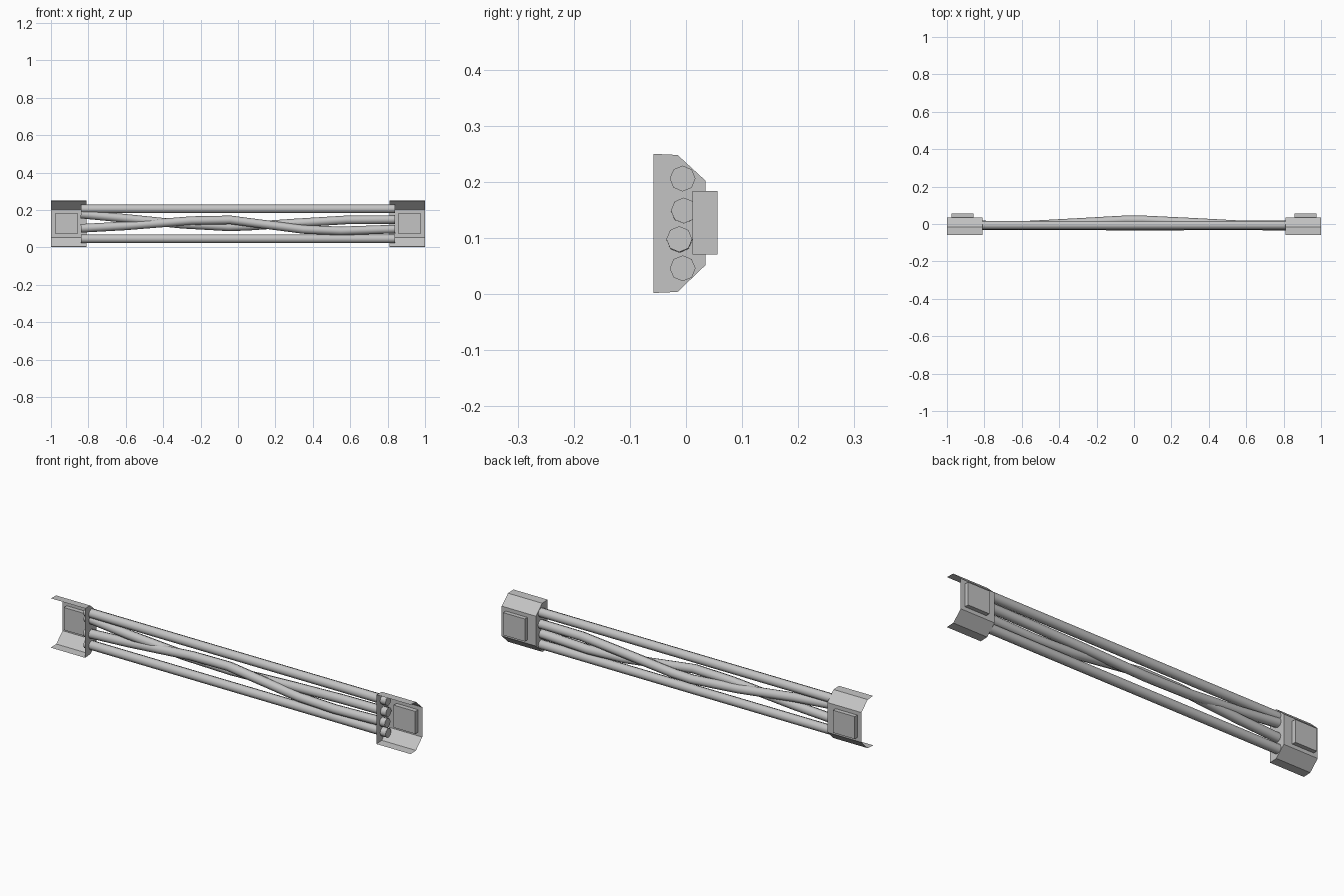
import bpy, bmesh
from mathutils import Vector

cube = bpy.data.objects.get("Cube")
if cube:
    bpy.data.objects.remove(cube, do_unlink=True)

grey = bpy.data.materials.new("plain grey")
grey.use_nodes = True
GREY = (0.55, 0.55, 0.55, 1)
grey.diffuse_color = GREY
grey.node_tree.nodes["Principled BSDF"].inputs["Base Color"].default_value = GREY


def finish(name, bm):
    mesh = bpy.data.meshes.new(name)
    bm.to_mesh(mesh)
    bm.free()
    mesh.materials.append(grey)
    obj = bpy.data.objects.new(name, mesh)
    bpy.context.collection.objects.link(obj)
    return obj


# Open end shell: bent sheet with a wall on its inner end
SECTION = [(-0.058, 0.25), (-0.015, 0.248), (0.035, 0.202),
           (0.035, 0.052), (-0.015, 0.004), (-0.058, 0.002)]


def end_shell(name, side):
    bm = bmesh.new()
    inner, outer = [[bm.verts.new((side * x, y, z)) for y, z in SECTION]
                    for x in (0.81, 1.0)]
    for i in range(len(SECTION) - 1):
        bm.faces.new((inner[i], inner[i + 1], outer[i + 1], outer[i]))
    bm.faces.new(inner)
    bmesh.ops.recalc_face_normals(bm, faces=bm.faces)
    # Outward means the back panel faces +y
    bm.normal_update()
    panel = max(bm.faces, key=lambda f: f.calc_center_median().y)
    if panel.normal.y < 0:
        bmesh.ops.reverse_faces(bm, faces=bm.faces)
    finish(name, bm)


# Block set through the back panel
def back_block(name, side):
    bm = bmesh.new()
    bmesh.ops.create_cube(bm, size=1)
    for v in bm.verts:
        v.co = Vector((side * 0.917 + v.co.x * 0.12,
                       0.034 + v.co.y * 0.044, 0.127 + v.co.z * 0.113))
    finish(name, bm)


for label, side in (("left", 1), ("right", -1)):
    end_shell(label + "_end_shell", side)
    back_block(label + "_back_block", side)


# Tubes: rings swept along a path of points, closed at both ends
def tube(name, path, radius=0.023, sides=8):
    curve = bpy.data.curves.new(name, "CURVE")
    curve.dimensions = "3D"
    curve.bevel_depth = radius
    curve.bevel_resolution = sides // 2 - 2
    curve.use_fill_caps = True
    spline = curve.splines.new("POLY")
    spline.points.add(len(path) - 1)
    for point, co in zip(spline.points, path):
        point.co = (*co, 1)
    curve.materials.append(grey)
    obj = bpy.data.objects.new(name, curve)
    bpy.context.collection.objects.link(obj)
    bpy.ops.object.select_all(action="DESELECT")
    obj.select_set(True)
    bpy.context.view_layer.objects.active = obj
    bpy.ops.object.convert(target="MESH")
    bpy.ops.object.shade_smooth_by_angle(angle=1.0)


for name, z in (("upper_tube", 0.206), ("lower_tube", 0.046)):
    tube(name, [(-0.84, -0.006, z), (0.84, -0.006, z)])

tube("rear_twisted_tube", [
    (-0.84, -0.005, 0.178), (-0.6, -0.008, 0.155), (-0.3, 0.008, 0.124),
    (-0.05, 0.022, 0.11), (0.05, 0.022, 0.113), (0.3, 0.01, 0.13),
    (0.58, -0.005, 0.147), (0.84, -0.004, 0.149)])
tube("front_twisted_tube", [
    (-0.84, -0.008, 0.102), (-0.6, -0.008, 0.115), (-0.25, -0.009, 0.143),
    (-0.04, -0.012, 0.147), (0.15, -0.011, 0.122), (0.35, -0.01, 0.096),
    (0.55, -0.009, 0.088), (0.84, -0.012, 0.098)])
